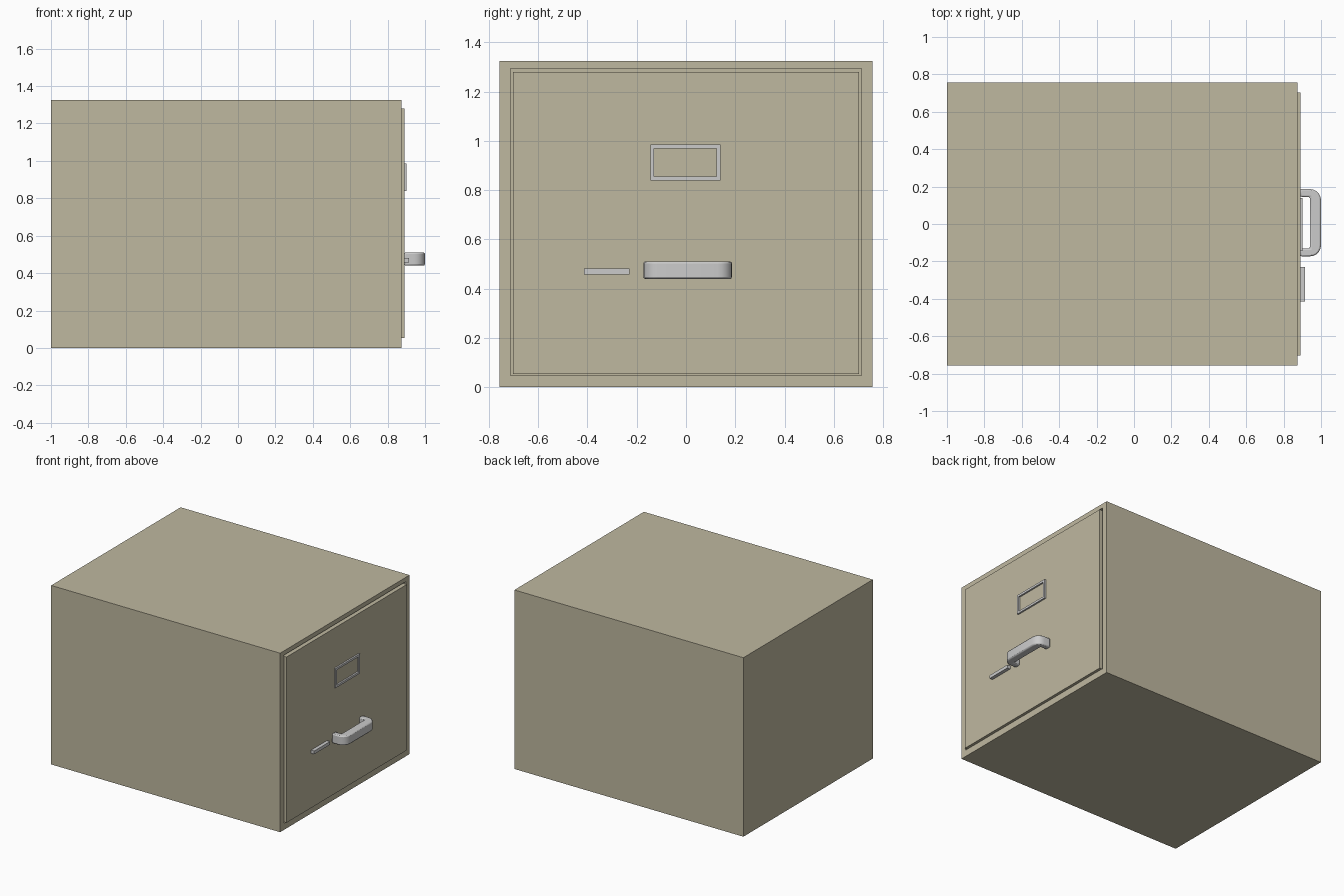
import bpy, bmesh, math

if "Cube" in bpy.data.objects:
    bpy.data.objects.remove(bpy.data.objects["Cube"])

paint = bpy.data.materials.new("olive_paint")
paint.diffuse_color = (0.52, 0.48, 0.35, 1)
paint.use_nodes = True
paint.node_tree.nodes["Principled BSDF"].inputs["Base Color"].default_value = paint.diffuse_color


def finish(name, bm, mat=None):
    bmesh.ops.recalc_face_normals(bm, faces=bm.faces)
    mesh = bpy.data.meshes.new(name)
    bm.to_mesh(mesh)
    bm.free()
    ob = bpy.data.objects.new(name, mesh)
    bpy.context.collection.objects.link(ob)
    if mat:
        mesh.materials.append(mat)
    return ob


def add_box(bm, x, y, z):
    verts = bmesh.ops.create_cube(bm, size=1)["verts"]
    for v in verts:
        for i, (lo, hi) in enumerate((x, y, z)):
            v.co[i] = lo if v.co[i] < 0 else hi
    return verts


def box(name, x, y, z, mat=None):
    bm = bmesh.new()
    add_box(bm, x, y, z)
    return finish(name, bm, mat)


def front_cavity(name, x, y, z, side, bottom, top, depth, mat=None):
    """Box whose +x face is inset to a rectangle and pushed back by depth."""
    bm = bmesh.new()
    add_box(bm, x, y, z)
    bm.normal_update()
    face = max(bm.faces, key=lambda f: f.normal.x)
    bmesh.ops.inset_region(bm, faces=[face], thickness=0.01)
    for v in face.verts:
        v.co.y = y[0] + side if v.co.y < sum(y) / 2 else y[1] - side
        v.co.z = z[0] + bottom if v.co.z < sum(z) / 2 else z[1] - top
    new = bmesh.ops.extrude_discrete_faces(bm, faces=[face])["faces"][0]
    for v in new.verts:
        v.co.x -= depth
    return finish(name, bm, mat)


# Cabinet shell, open at the drawer end
front_cavity("cabinet_shell", (-1, 0.875), (-0.757, 0.757), (0, 1.325),
             0.044, 0.048, 0.032, 1.83, paint)

# Drawer front panel and the tray behind it
box("drawer_front", (0.80, 0.89), (-0.703, 0.703), (0.053, 1.28), paint)
TX, TY, TZ, T = (-0.9, 0.80), 0.68, (0.08, 1.0), 0.02
box("tray_bottom", TX, (-TY, TY), (TZ[0], TZ[0] + T), paint)
box("tray_back", (TX[0], TX[0] + T), (-TY, TY), (TZ[0] + T, TZ[1]), paint)
for side, y in (("left", (-TY, -TY + T)), ("right", (TY - T, TY))):
    box("tray_side_" + side, (TX[0] + T, TX[1]), y, (TZ[0] + T, TZ[1]), paint)

# Label holder: four strips around an opening
bm = bmesh.new()
Y0, Y1, Z0, Z1, W = -0.145, 0.14, 0.84, 0.985, 0.016
outer = [(Y0, Z0), (Y1, Z0), (Y1, Z1), (Y0, Z1)]
inner = [(Y0 + W, Z0 + W), (Y1 - W, Z0 + W), (Y1 - W, Z1 - W), (Y0 + W, Z1 - W)]
rings = [[bm.verts.new((x, *p)) for p in ring]
         for x, ring in ((0.889, outer), (0.902, outer), (0.902, inner), (0.889, inner))]
for a in range(4):
    for i in range(4):
        r, s, j = rings[a], rings[(a + 1) % 4], (i + 1) % 4
        bm.faces.new((r[i], r[j], s[j], s[i]))
finish("label_holder", bm)

# Thumb latch bar
box("thumb_latch", (0.889, 0.915), (-0.415, -0.23), (0.457, 0.481))


# Handle: plan outline with rounded outer corners, swept through its height
def half_outline(n=5):
    out, inn = [(0.889, 0.18)], [(0.889, 0.138)]
    for i in range(n + 1):
        a = math.pi / 2 * i / n
        out.append((0.94 + 0.06 * math.sin(a), 0.12 + 0.06 * math.cos(a)))
        inn.append((0.94, 0.138))
    return out, inn


o, n = half_outline()
outer = o + [(x, -y) for x, y in reversed(o)]
inner = n + [(x, -y) for x, y in reversed(n)]
bm = bmesh.new()
loops = [[bm.verts.new((x, y + 0.007, z)) for x, y in line]
         for line, z in ((outer, 0.44), (outer, 0.51), (inner, 0.51), (inner, 0.44))]
for a in range(4):
    r, s = loops[a], loops[(a + 1) % 4]
    for i in range(len(outer) - 1):
        bm.faces.new((r[i], r[i + 1], s[i + 1], s[i]))
bm.faces.new([l[0] for l in loops])
bm.faces.new([l[-1] for l in loops])
bmesh.ops.remove_doubles(bm, verts=bm.verts, dist=0.0005)
handle = finish("pull_handle", bm)
bev = handle.modifiers.new("soft_edges", 'BEVEL')
bev.width = 0.008
bev.segments = 2
bev.limit_method = 'ANGLE'
bev.angle_limit = math.radians(60)
bpy.context.view_layer.objects.active = handle
handle.select_set(True)
bpy.ops.object.shade_smooth_by_angle(angle=math.radians(50))
